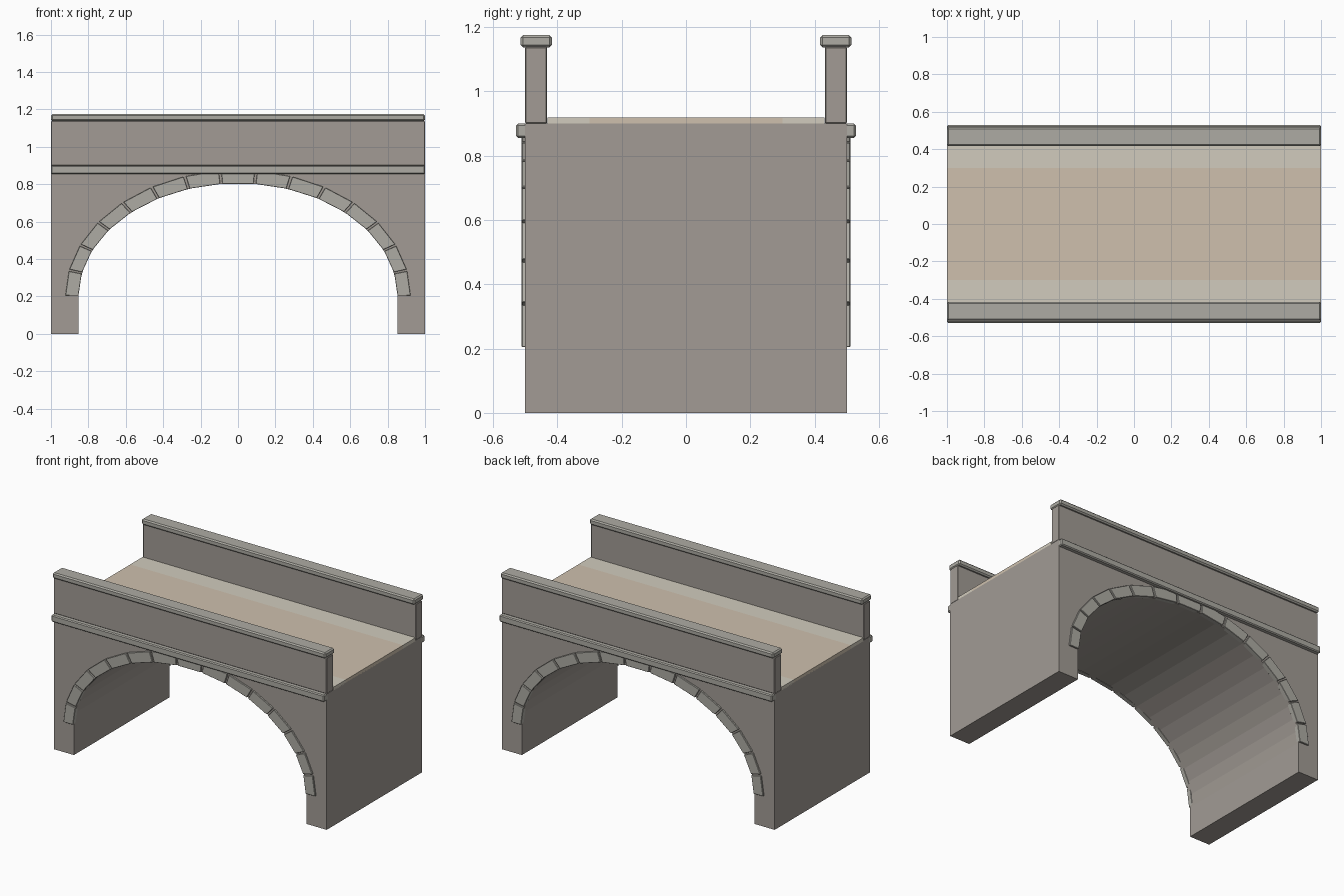
import bpy, bmesh
from math import cos, sin, radians

if "Cube" in bpy.data.objects:
    bpy.data.objects.remove(bpy.data.objects["Cube"])

A, B, SPRING = 0.853, 0.605, 0.2      # arch half-span, rise, springing height
RING = 0.07                           # depth of the arch stones


def material(name, col):
    m = bpy.data.materials.new(name)
    m.diffuse_color = (*col, 1)
    m.use_nodes = True
    m.node_tree.nodes["Principled BSDF"].inputs["Base Color"].default_value = m.diffuse_color
    return m


STONE = material("stone", (0.36, 0.33, 0.30))
TRIM = material("trim_stone", (0.42, 0.41, 0.37))
ROAD = material("road_sand", (0.62, 0.53, 0.42))
VERGE = material("verge", (0.64, 0.60, 0.51))


def finish(name, bm, mats, bevel=0):
    bmesh.ops.recalc_face_normals(bm, faces=bm.faces[:])
    me = bpy.data.meshes.new(name)
    bm.to_mesh(me)
    bm.free()
    ob = bpy.data.objects.new(name, me)
    bpy.context.collection.objects.link(ob)
    for m in mats:
        me.materials.append(m)
    if bevel:
        mod = ob.modifiers.new("bevel", 'BEVEL')
        mod.width, mod.segments = bevel, 1
    return ob


def prism(bm, profile, y0, y1):
    """Extrude an (x, z) outline from y0 to y1."""
    f = bm.faces.new([bm.verts.new((x, y0, z)) for x, z in profile])
    ext = bmesh.ops.extrude_face_region(bm, geom=[f])
    for v in ext["geom"]:
        if isinstance(v, bmesh.types.BMVert):
            v.co.y = y1


def arch(deg, off=0):
    t = radians(deg)
    return ((A + off) * cos(t), SPRING + (B + off) * sin(t))


def bar(name, y0, y1, z0, z1, mat, bevel):
    bm = bmesh.new()
    prism(bm, [(-1, z0), (1, z0), (1, z1), (-1, z1)], y0, y1)
    return finish(name, bm, [mat], bevel)


# Bridge body with arched opening
bm = bmesh.new()
N = 24
opening = [arch(180 * i / N) for i in range(N + 1)]
prism(bm, [(1, 0), (1, 0.9), (-1, 0.9), (-1, 0), (-A, 0)] + opening[::-1] + [(A, 0)], -0.5, 0.5)
finish("bridge_body", bm, [STONE])

# Road deck: sandy centre with lighter verges, one shared slab
bm = bmesh.new()
ys = (-0.43, -0.3, 0.3, 0.43)
for i in range(3):
    prism(bm, [(-1, 0.895), (1, 0.895), (1, 0.918), (-1, 0.918)], ys[i], ys[i + 1])
for f in bm.faces:
    f.material_index = int(abs(f.calc_center_median().y) > 0.3)
bmesh.ops.remove_doubles(bm, verts=bm.verts[:], dist=1e-5)
inner = [f for f in bm.faces if abs(abs(f.calc_center_median().y) - 0.3) < 1e-4]
bmesh.ops.delete(bm, geom=inner, context='FACES_ONLY')
finish("road_deck", bm, [ROAD, VERGE])

# Both faces: parapet, coping, string course and ring of 15 stones
for s, side in ((-1, "front"), (1, "back")):
    bar(side + "_parapet", s * 0.432, s * 0.5, 0.9, 1.138, STONE, 0.003)
    bar(side + "_coping", s * 0.417, s * 0.515, 1.137, 1.175, TRIM, 0.008)
    bar(side + "_string_course", s * 0.48, s * 0.528, 0.855, 0.9, TRIM, 0.006)
    bm = bmesh.new()
    gap = 0.4
    for k in range(15):
        a, b = 12 * k + gap, 12 * (k + 1) - gap
        prism(bm, [arch(a), arch(b), arch(b, RING), arch(a, RING)], s * 0.48, s * 0.511)
    finish(side + "_arch_stones", bm, [TRIM], 0.002)
